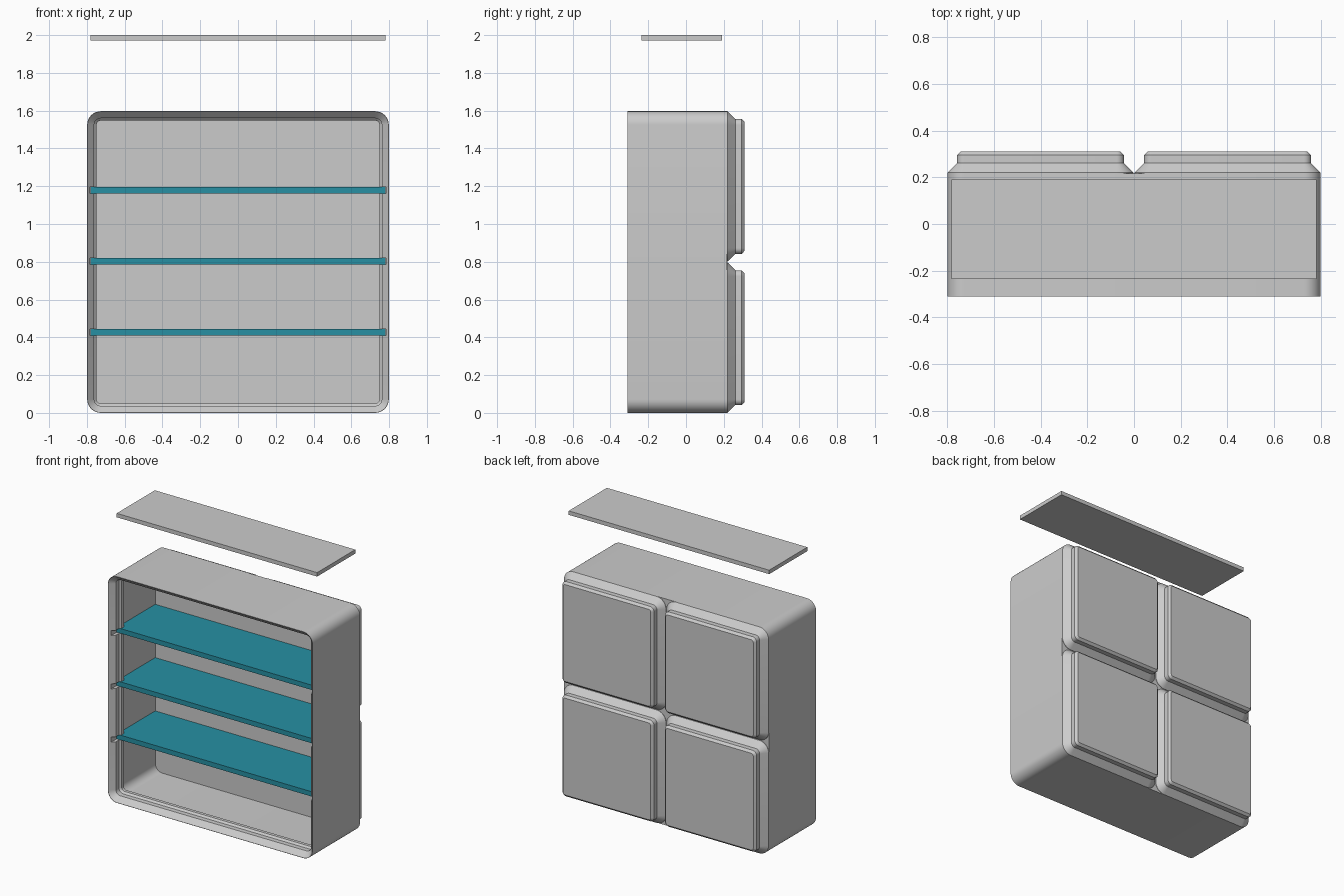
import bpy, bmesh, math

if "Cube" in bpy.data.objects:
    bpy.data.objects.remove(bpy.data.objects["Cube"])

HALF = 0.7985          # half width of the square case
CZ = HALF              # case centre height


def ring(bm, cx, cz, half, radius, y, n=8):
    """Rounded square loop of vertices in the xz plane."""
    out = []
    for k, (sx, sz) in enumerate(((1, 1), (-1, 1), (-1, -1), (1, -1))):
        for i in range(n + 1):
            a = (k + i / n) * math.pi / 2
            out.append(bm.verts.new((cx + sx * (half - radius) + radius * math.cos(a), y,
                                     cz + sz * (half - radius) + radius * math.sin(a))))
    return out


def loft(bm, cx, cz, half, profile, radius=0.072):
    """Skin rounded squares through (inset, y) profile points; return first and last ring."""
    rings = [ring(bm, cx, cz, half - i, max(radius - i, 0.01), y) for i, y in profile]
    for a, b in zip(rings, rings[1:]):
        for i in range(len(a)):
            j = (i + 1) % len(a)
            bm.faces.new((a[i], a[j], b[j], b[i]))
    return rings[0], rings[-1]


def finish(bm, name, smooth=True):
    bmesh.ops.recalc_face_normals(bm, faces=bm.faces)
    me = bpy.data.meshes.new(name)
    bm.to_mesh(me)
    bm.free()
    ob = bpy.data.objects.new(name, me)
    bpy.context.collection.objects.link(ob)
    if smooth:
        bpy.ops.object.select_all(action='DESELECT')
        ob.select_set(True)
        bpy.context.view_layer.objects.active = ob
        bpy.ops.object.shade_smooth_by_angle(angle=math.radians(25))
    return ob


def box(name, lo, hi, mat=None):
    bm = bmesh.new()
    bmesh.ops.create_cube(bm, size=1)
    for v in bm.verts:
        v.co = [(l + h) / 2 + c * (h - l) for l, h, c in zip(lo, hi, v.co)]
    ob = finish(bm, name, False)
    if mat:
        ob.data.materials.append(mat)
    return ob


# Case: outer wall, stepped front lip, inner wall and back panel
bm = bmesh.new()
first, last = loft(bm, 0, CZ, HALF, [
    (0, 0.217), (0, -0.31), (0.002, -0.31), (0.037, -0.274), (0.037, -0.24),
    (0.05, -0.227), (0.05, -0.204), (0.018, -0.172), (0.018, 0.194)])
bm.faces.new(first)
bm.faces.new(last)
case = finish(bm, "case")

# Four stepped pads on the back
for ix, sx in (("left", -1), ("right", 1)):
    for iz, sz in (("lower", -1), ("upper", 1)):
        bm = bmesh.new()
        _, cap = loft(bm, sx * 0.4005, CZ + sz * 0.4005, 0.398, [
            (0, 0.217), (0, 0.22), (0.041, 0.261), (0.041, 0.295), (0.0565, 0.31)])
        bm.faces.new(cap)
        finish(bm, f"back_pad_{iz}_{ix}")

# Shelves, with slots cut through the front lip
teal = bpy.data.materials.new("teal")
teal.diffuse_color = (0.02, 0.28, 0.37, 1)
teal.use_nodes = True
teal.node_tree.nodes["Principled BSDF"].inputs["Base Color"].default_value = teal.diffuse_color
for i in range(3):
    z = 0.802 + (i - 1) * 0.376
    slot = box(f"slot_cutter_{i + 1}", (-0.783, -0.35, z - 0.0175), (0.783, 0.185, z + 0.0175))
    slot.hide_render = True
    slot.hide_viewport = True
    slot.display_type = 'WIRE'
    mod = case.modifiers.new(slot.name, 'BOOLEAN')
    mod.operation = 'DIFFERENCE'
    mod.solver = 'EXACT'
    mod.object = slot
    box(f"shelf_{i + 1}", (-0.782, -0.235, z - 0.017), (0.782, 0.193, z + 0.017), teal)

# Loose spare shelf above the case
box("loose_shelf", (-0.782, -0.235, 1.972), (0.782, 0.19, 2.0))
